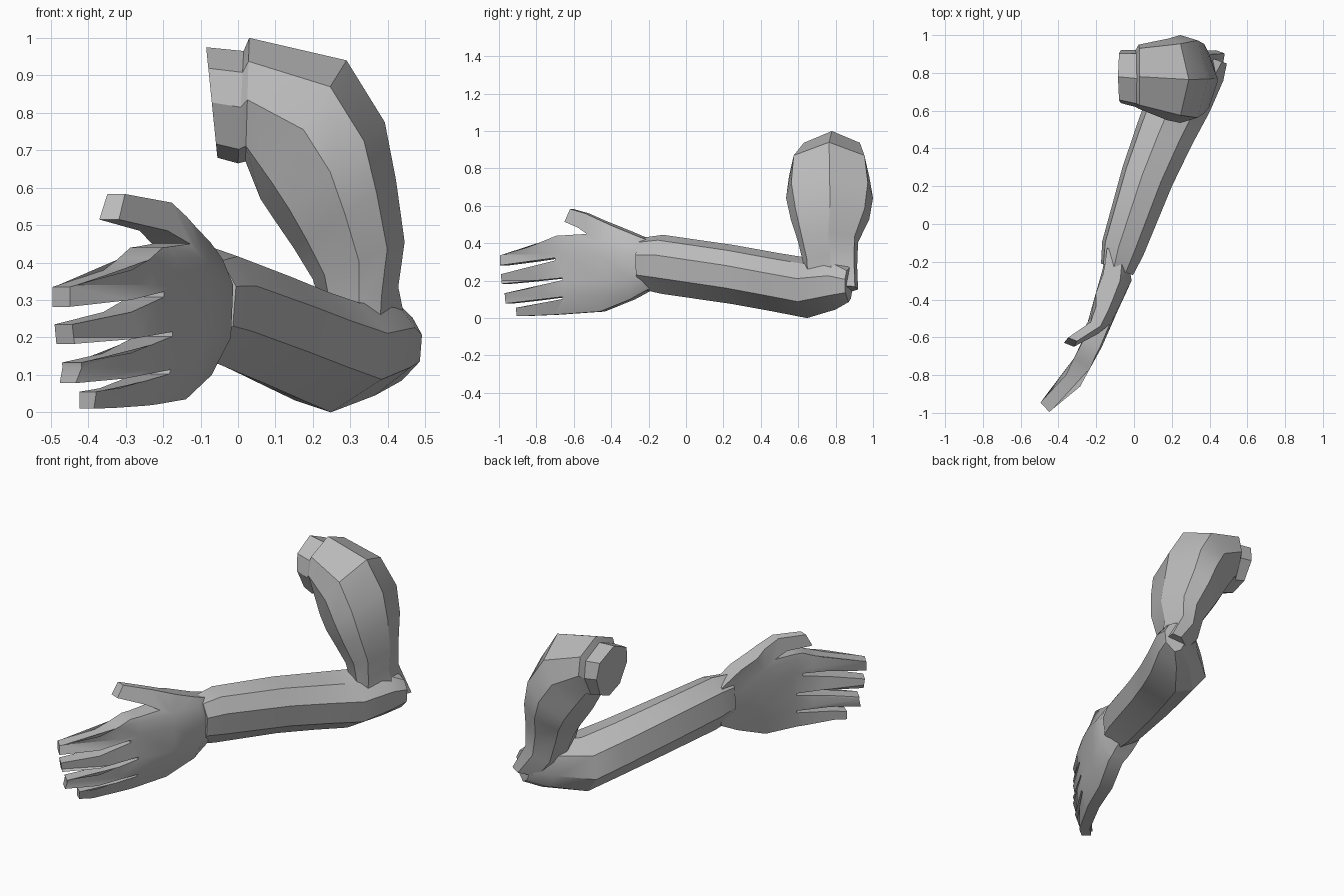
import bpy, bmesh, math
from mathutils import Vector

if "Cube" in bpy.data.objects:
    bpy.data.objects.remove(bpy.data.objects["Cube"])

mat = bpy.data.materials.new("plain grey")
mat.diffuse_color = (0.5, 0.5, 0.5, 1)
mat.use_nodes = True
mat.node_tree.nodes["Principled BSDF"].inputs["Base Color"].default_value = mat.diffuse_color


def finish(name, bm, angle):
    bmesh.ops.recalc_face_normals(bm, faces=bm.faces)
    me = bpy.data.meshes.new(name)
    bm.to_mesh(me)
    bm.free()
    me.materials.append(mat)
    ob = bpy.data.objects.new(name, me)
    bpy.context.collection.objects.link(ob)
    bpy.ops.object.select_all(action='DESELECT')
    ob.select_set(True)
    bpy.context.view_layer.objects.active = ob
    bpy.ops.object.shade_smooth_by_angle(angle=math.radians(angle))
    return ob


def loft(name, profile, rings):
    """Skin a unit profile along rings, each (centre, half axis u, half axis v)."""
    bm = bmesh.new()
    loops = [[bm.verts.new(c + u * p + v * q) for p, q in profile] for c, u, v in rings]
    n = len(profile)
    for a, b in zip(loops, loops[1:]):
        for i in range(n):
            j = (i + 1) % n
            bm.faces.new((a[i], a[j], b[j], b[i]))
    bm.faces.new(loops[0])
    bm.faces.new(loops[-1])
    return finish(name, bm, 28)


# Upper arm: inner x, z / outer x, z / y range / skew, from the shoulder stump to the elbow
upper = [
    (-.055, .68, -.085, .975, .64, .92, 0),
    (.0, .665, .015, .965, .62, .92, 0),
    (.02, .67, .03, 1.0, .61, .95, 0),
    (.06, .57, .29, .94, .55, .98, 0),
    (.10, .51, .392, .775, .535, 1.0, 0),
    (.15, .437, .422, .62, .56, .98, 0),
    (.20, .355, .445, .455, .60, .92, 0),
    (.24, .22, .428, .335, .63, .915, .01),
    (.29, .13, .46, .178, .635, .92, .06),
]
upper_profile = [(1, 0), (.62, -.88), (0, -1), (-.75, -.65), (-1, 0),
                 (-.75, .65), (0, 1), (.62, .88)]
rings = []
for xi, zi, xo, zo, y0, y1, skew in upper:
    rings.append((Vector(((xi + xo) / 2, (y0 + y1) / 2, (zi + zo) / 2)),
                  Vector((xo - xi, 0, zo - zi)) / 2, Vector((skew, (y1 - y0) / 2, 0))))
loft("upper_arm", upper_profile, rings)

# Forearm: centre x, y / half width / z range, from the wrist to the elbow tip
fore = [
    (-.09, -.24, .09, .155, .43),
    (-.06, -.13, .115, .13, .445),
    (.07, .25, .14, .075, .39),
    (.16, .47, .155, .035, .35),
    (.24, .65, .17, .0, .32),
    (.36, .80, .12, .045, .32),
    (.435, .87, .06, .085, .27),
]
fore_profile = [(1, .32), (.55, .82), (-.2, 1), (-.85, .6), (-1, -.2),
                (-.55, -.8), (.05, -1), (.9, -.45)]
side = Vector((.94, -.343, 0))
loft("forearm", fore_profile,
     [(Vector((x, y, (a + b) / 2)), side * w, Vector((0, 0, (b - a) / 2)))
      for x, y, w, a, b in fore])

# Hand: side outline (y, z) with thumb and four fingers, given thickness and bent
outline = [
    (-.15, .40), (-.24, .43), (-.40, .495), (-.54, .56), (-.62, .583), (-.65, .515),
    (-.58, .485), (-.53, .45), (-.695, .44), (-.78, .405), (-.995, .335), (-.995, .282),
    (-.70, .322), (-.70, .308), (-.99, .235), (-.985, .183), (-.66, .215), (-.66, .203),
    (-.97, .133), (-.965, .078), (-.66, .114), (-.66, .102), (-.91, .055), (-.905, .01),
    (-.70, .018), (-.46, .035), (-.30, .10), (-.22, .145), (-.15, .18),
]
# y, x of the back of the hand, step across to the palm in x and y
bend = [
    (-1.0, -.455, -.045, .05), (-.86, -.285, -.075, .06), (-.65, -.17, -.10, .04),
    (-.46, -.085, -.13, .05), (-.30, -.005, -.165, .06), (-.15, -.03, -.11, .03),
]


def clamp(t):
    return max(0, min(1, t))


def sample(y):
    y = max(-1.0, min(-.15, y))
    for a, b in zip(bend, bend[1:]):
        if y <= b[0]:
            t = (y - a[0]) / (b[0] - a[0])
            return [p + (q - p) * t for p, q in zip(a[1:], b[1:])]


bm = bmesh.new()
bm.faces.new([bm.verts.new((0, y, z)) for y, z in outline])
cuts = [((0, y, 0), (0, 1, 0)) for y in (-.86, -.76, -.65, -.46, -.30)]
cuts += [((0, 0, z), (0, 0, 1)) for z in (.12, .2, .34, .41)]
for co, no in cuts:
    bmesh.ops.bisect_plane(bm, geom=bm.verts[:] + bm.edges[:] + bm.faces[:],
                           dist=1e-5, plane_co=co, plane_no=no)
res = bmesh.ops.extrude_face_region(bm, geom=bm.faces[:], use_keep_orig=True)
palm = {g for g in res["geom"] if isinstance(g, bmesh.types.BMVert)}
for v in bm.verts:
    y, z = v.co.y, v.co.z
    x, dx, dy = sample(y)
    low = clamp((.12 - z) / .09)                 # thin outer edge below
    thumb = max(0, z - .42)                      # thumb leans to the palm side
    lean = .4 * thumb + max(0, -.54 - y) * clamp((z - .45) / .06)
    wrist = clamp((y + .5) / .2) * clamp(((z - .28) / .16) ** 2)   # rounded wrist
    thin = 1 - .4 * low - max(.45 * wrist, min(.55, 5 * thumb))
    v.co.x = x - .045 * low - lean - .055 * wrist
    if v in palm:
        v.co.x += dx * thin
        v.co.y += dy * thin
finish("hand", bm, 35)
